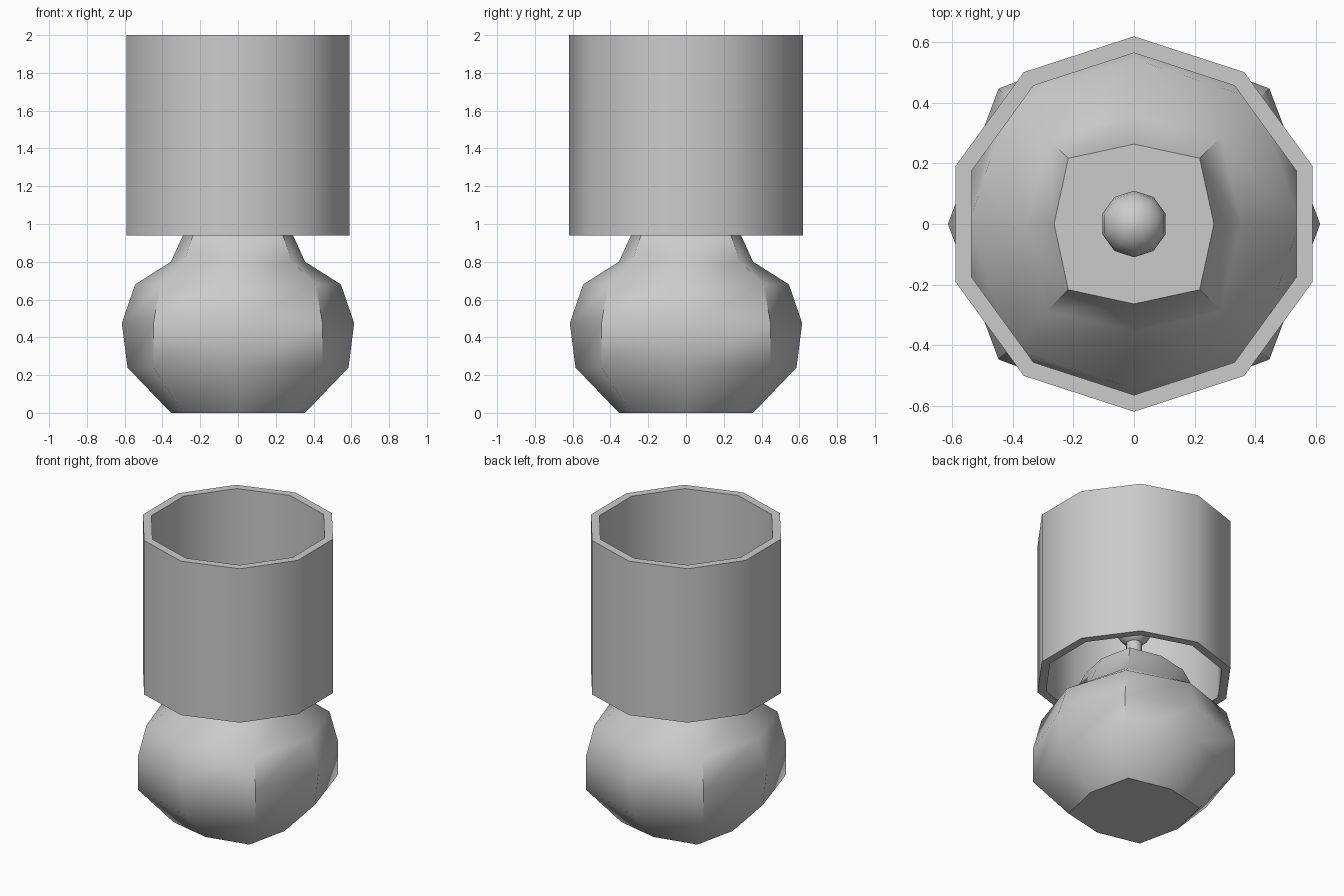
import bpy, bmesh, math

if "Cube" in bpy.data.objects:
    bpy.data.objects.remove(bpy.data.objects["Cube"])


def lathe(name, profile, sides, start=0.0, closed=False):
    """Spin (z, radius, alternate radius) rows; capped ends, or a closed tube."""
    bm = bmesh.new()
    rings = []
    for z, r_even, r_odd in profile:
        ring = []
        for i in range(sides):
            a = start + 2 * math.pi * i / sides
            r = r_odd if i % 2 else r_even
            ring.append(bm.verts.new((r * math.cos(a), r * math.sin(a), z)))
        rings.append(ring)
    pairs = list(zip(rings, rings[1:]))
    if closed:
        pairs.append((rings[-1], rings[0]))
    else:
        bm.faces.new(rings[0])
        bm.faces.new(rings[-1])
    for low, high in pairs:
        for i in range(sides):
            j = (i + 1) % sides
            bm.faces.new((low[i], low[j], high[j], high[i]))
    bmesh.ops.recalc_face_normals(bm, faces=bm.faces)
    mesh = bpy.data.meshes.new(name)
    bm.to_mesh(mesh)
    bm.free()
    obj = bpy.data.objects.new(name, mesh)
    bpy.context.collection.objects.link(obj)
    bpy.ops.object.select_all(action='DESELECT')
    obj.select_set(True)
    bpy.context.view_layer.objects.active = obj
    bpy.ops.object.shade_smooth_by_angle(angle=math.radians(44))
    return obj


def even(rows):
    return [(z, r, r) for z, r in rows]


# Rounded base: eight sides, the diagonal corners slightly wider
lathe("base", [(0.0, 0.355, 0.41), (0.24, 0.585, 0.633), (0.475, 0.615, 0.633),
               (0.68, 0.545, 0.58), (0.80, 0.355, 0.405), (1.0, 0.264, 0.307)], 8)

# Open ten-sided shade with wall thickness
lathe("shade", even([(0.94, 0.62), (2.0, 0.62), (2.0, 0.565), (0.94, 0.565)]),
      10, math.pi / 2, closed=True)

# Thin stem on top of the base
lathe("stem", even([(0.98, 0.05), (1.22, 0.05)]), 10, math.pi / 2)

# Round bulb on the stem
R, ZC = 0.11, 1.30
arc = [math.radians(-80 + 20 * k) for k in range(9)]
lathe("bulb", even([(ZC + R * math.sin(a), R * math.cos(a)) for a in arc]),
      10, math.pi / 2)
